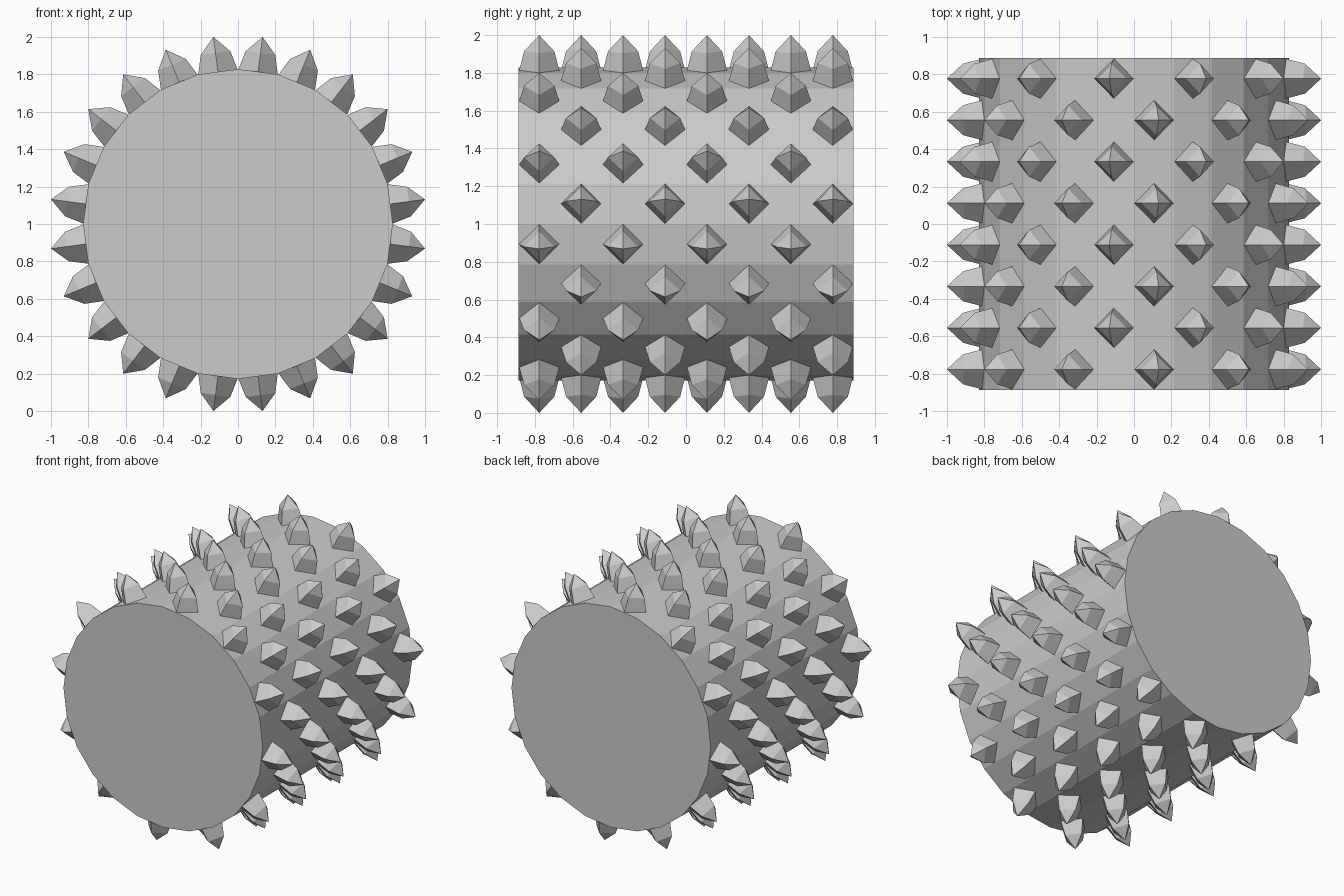
import bpy
import bmesh
from math import pi, sin, cos
from mathutils import Matrix, Vector

cube = bpy.data.objects.get("Cube")
if cube:
    bpy.data.objects.remove(cube)

SIDES = 24
RADIUS = 0.828
LENGTH = 1.776
ROWS = 8
CENTRE = Vector((0, 0, 1))

grey = bpy.data.materials.new("light_grey")
grey.use_nodes = True
grey.diffuse_color = (0.6, 0.6, 0.6, 1)
grey.node_tree.nodes["Principled BSDF"].inputs["Base Color"].default_value = (0.6, 0.6, 0.6, 1)


def add_object(name, bm):
    bmesh.ops.recalc_face_normals(bm, faces=bm.faces)
    mesh = bpy.data.meshes.new(name)
    bm.to_mesh(mesh)
    bm.free()
    mesh.materials.append(grey)
    obj = bpy.data.objects.new(name, mesh)
    bpy.context.collection.objects.link(obj)
    return obj


# Drum lying along y, one corner pointing straight up
bm = bmesh.new()
bmesh.ops.create_cone(bm, cap_ends=True, segments=SIDES, radius1=RADIUS,
                      radius2=RADIUS, depth=LENGTH)
bmesh.ops.rotate(bm, verts=bm.verts, matrix=Matrix.Rotation(pi / 2, 3, 'X'))
bmesh.ops.translate(bm, verts=bm.verts, vec=CENTRE)
add_object("drum", bm)

# Spike profile: distance from the drum axis and half width
BASE = (RADIUS * cos(pi / SIDES), 0.106)
SHOULDER = (0.922, 0.08)
TIP = 1 / cos(pi / SIDES)


def add_spike(bm, angle, y):
    out = Vector((sin(angle), 0, cos(angle)))
    side = Vector((cos(angle), 0, -sin(angle)))
    along = Vector((0, 1, 0))
    origin = CENTRE + along * y
    rings = []
    for r, w in (BASE, SHOULDER):
        rings.append([bm.verts.new(origin + out * r + d * w)
                      for d in (side, along, -side, -along)])
    tip = bm.verts.new(origin + out * TIP)
    low, high = rings
    bm.faces.new(low)
    for i in range(4):
        j = (i + 1) % 4
        bm.faces.new((low[i], low[j], high[j], high[i]))
        bm.faces.new((high[i], high[j], tip))


# Staggered rings of spikes, one on every second facet
bm = bmesh.new()
pitch = LENGTH / ROWS
for row in range(ROWS):
    y = LENGTH / 2 - pitch * (row + 0.5)
    for k in range(SIDES // 2):
        add_spike(bm, (2 * k + (row % 2) - 0.5) * 2 * pi / SIDES, y)
add_object("spikes", bm)
